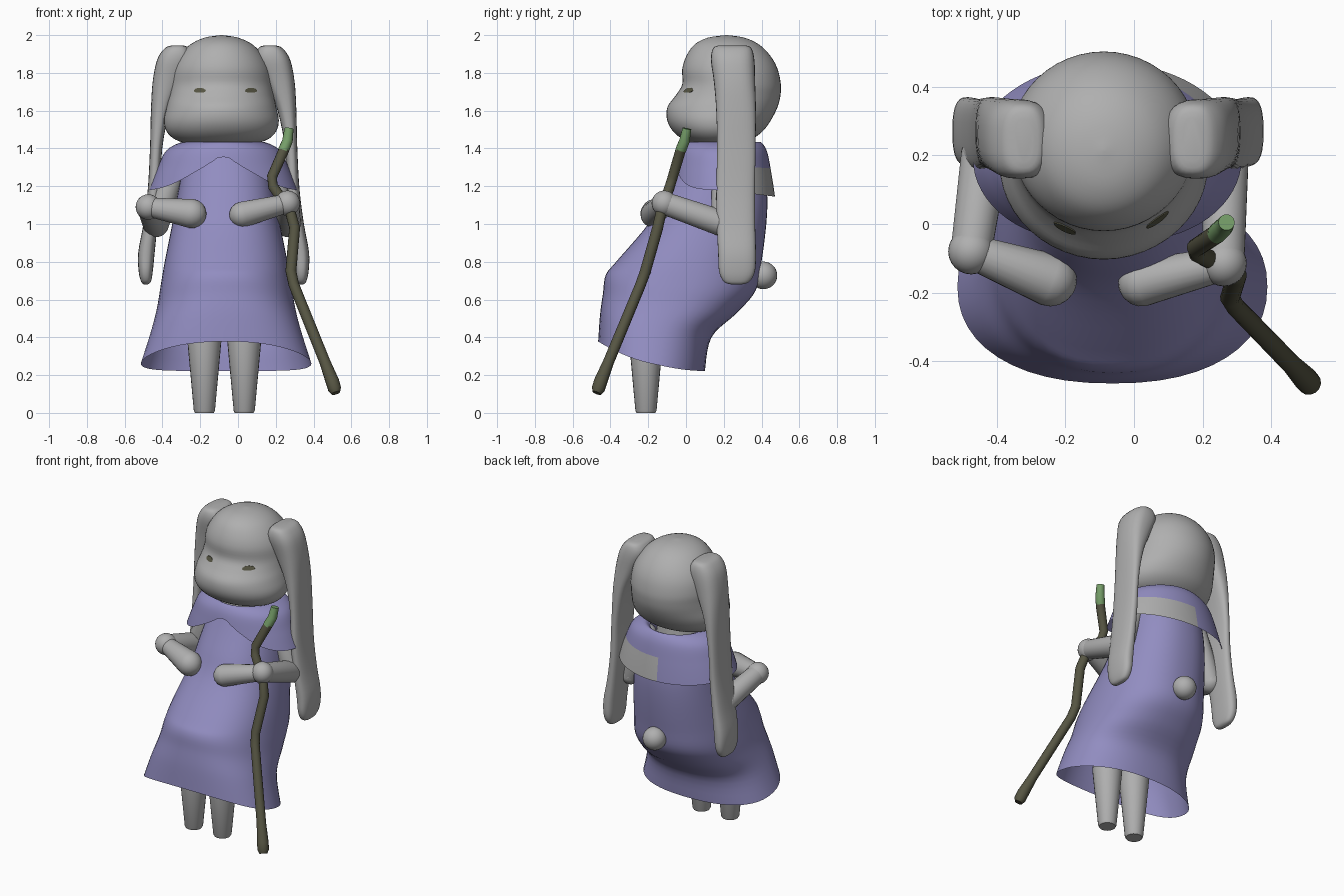
import bpy, bmesh, math
from mathutils import Vector
from mathutils.bvhtree import BVHTree

if "Cube" in bpy.data.objects:
    bpy.data.objects.remove(bpy.data.objects["Cube"])


def material(name, rgb):
    m = bpy.data.materials.new(name)
    m.diffuse_color = (*rgb, 1)
    m.use_nodes = True
    m.node_tree.nodes["Principled BSDF"].inputs["Base Color"].default_value = m.diffuse_color
    return m


GREY = material("soft grey", (0.43, 0.43, 0.43))
VIOLET = material("dusty violet", (0.285, 0.265, 0.53))
OLIVE = material("dark olive", (0.092, 0.09, 0.055))
GREEN = material("leaf green", (0.18, 0.34, 0.14))


def finish(name, bm, mats, rule=None):
    bmesh.ops.recalc_face_normals(bm, faces=bm.faces)
    for f in bm.faces:
        f.smooth = True
        if rule:
            f.material_index = rule(f.calc_center_median())
    me = bpy.data.meshes.new(name)
    bm.to_mesh(me)
    bm.free()
    me.set_sharp_from_angle(angle=math.radians(50))
    for m in mats:
        me.materials.append(m)
    ob = bpy.data.objects.new(name, me)
    bpy.context.collection.objects.link(ob)
    return ob


def loft(name, rings, mats, cap=(True, True), rule=None):
    bm = bmesh.new()
    vs = [[bm.verts.new(p) for p in r] for r in rings]
    n = len(vs[0])
    for a, b in zip(vs, vs[1:]):
        for i in range(n):
            j = (i + 1) % n
            bm.faces.new((a[i], a[j], b[j], b[i]))
    if cap[0]:
        bm.faces.new(vs[0])
    if cap[1]:
        bm.faces.new(vs[-1])
    return finish(name, bm, mats, rule)


def sample(rows, t):
    """Catmull-Rom interpolation of profile rows, t in 0..1"""
    s = t * (len(rows) - 1)
    i = min(int(s), len(rows) - 2)
    u = s - i
    a, b = rows[max(i - 1, 0)], rows[i]
    c, d = rows[i + 1], rows[min(i + 2, len(rows) - 1)]
    return [0.5 * (2 * q + (r - p) * u + (2 * p - 5 * q + 4 * r - w) * u * u
                   + (3 * q - p - 3 * r + w) * u ** 3) for p, q, r, w in zip(a, b, c, d)]


def angles(n):
    return [2 * math.pi * i / n for i in range(n)]


def sgnpow(v, e):
    return math.copysign(abs(v) ** e, v)


def ball(name, loc, r, mat):
    bm = bmesh.new()
    bmesh.ops.create_uvsphere(bm, u_segments=24, v_segments=14, radius=r)
    bmesh.ops.translate(bm, verts=bm.verts, vec=loc)
    return finish(name, bm, [mat])


def tube(name, pts, mats, rounded=False, n=20, rule=None):
    """Round tube through (x, y, z, radius) points"""
    P = [(Vector(p[:3]), p[3]) for p in pts]
    if rounded:
        def end(p, r, d):
            return [(p + d * r * math.sin(a), max(r * math.cos(a), 0.002))
                    for a in (0.35, 0.7, 1.05, 1.35, 1.56)]
        d0 = (P[0][0] - P[1][0]).normalized()
        d1 = (P[-1][0] - P[-2][0]).normalized()
        P = end(*P[0], d0)[::-1] + P + end(*P[-1], d1)
    rings, x = [], None
    for i, (p, r) in enumerate(P):
        d = (P[min(i + 1, len(P) - 1)][0] - P[max(i - 1, 0)][0]).normalized()
        x = x or d.orthogonal()
        x = (x - d * x.dot(d)).normalized()
        y = d.cross(x)
        rings.append([p + r * (x * math.cos(a) + y * math.sin(a)) for a in angles(n)])
    return loft(name, rings, mats, rule=rule)


# Head: rows of z, half width, front y, back y
HX = -0.088
head_rows = [(2.0, .005, .21, .22), (1.986, .09, .115, .31), (1.95, .165, .045, .387),
             (1.89, .222, .002, .447), (1.82, .258, -.02, .485), (1.74, .272, -.02, .502),
             (1.68, .278, -.055, .5), (1.62, .29, -.098, .485), (1.55, .304, -.1, .45),
             (1.49, .29, -.068, .405), (1.445, .24, -.01, .34), (1.422, .15, .06, .26),
             (1.415, .01, .145, .155)]
rings = []
for k in range(49):
    z, w, f, b = sample(head_rows, k / 48)
    rings.append([(HX + w * math.cos(a), (f + b) / 2 + (b - f) / 2 * math.sin(a), z)
                  for a in angles(48)])
head = loft("head", rings, [GREY])

# Eyes: thin plates laid on the face
tree = BVHTree.FromPolygons([v.co for v in head.data.vertices],
                            [tuple(p.vertices) for p in head.data.polygons])
for side, ex in (("left", -0.202), ("right", 0.069)):
    bm = bmesh.new()
    loop = []
    for a in angles(16):
        x = ex + .032 * math.cos(a)
        z = 1.704 + (.017 if math.sin(a) > 0 else .009) * math.sin(a)
        hit = tree.ray_cast(Vector((x, -1, z)), Vector((0, 1, 0)))[0]
        loop.append(bm.verts.new((x, hit.y - .004, z)))
    face = bm.faces.new(loop)
    ext = bmesh.ops.extrude_face_region(bm, geom=[face])
    bmesh.ops.translate(bm, vec=(0, .008, 0),
                        verts=[v for v in ext["geom"] if isinstance(v, bmesh.types.BMVert)])
    finish(side + "_eye", bm, [OLIVE])

# Long hanging ears: rows of z, inner x, outer x, front y, back y
ear_rows = [(1.946, .22, .27, .18, .31), (1.932, .185, .31, .145, .345), (1.87, .165, .352, .132, .362),
            (1.75, .22, .376, .148, .366), (1.6, .285, .385, .16, .37), (1.4, .325, .39, .165, .368),
            (1.18, .335, .402, .16, .365), (1.0, .35, .425, .163, .366), (.85, .365, .452, .17, .37),
            (.75, .375, .45, .175, .365), (.695, .385, .437, .2, .335), (.68, .402, .422, .24, .295)]
for side, s in (("left", -1), ("right", 1)):
    rings = []
    for k in range(45):
        z, i, o, f, b = sample(ear_rows, k / 44)
        rings.append([(-.076 + s * ((i + o) / 2 + (o - i) / 2 * sgnpow(math.cos(a), .75)),
                       (f + b) / 2 + (b - f) / 2 * sgnpow(math.sin(a), .75), z)
                      for a in angles(28)])
    loft(side + "_ear", rings, [GREY])

# Neck
tube("neck", [(-.085, .19, 1.3, .15), (-.085, .19, 1.46, .13)], [GREY], n=24)

# Dress, pushed forward at the hem: rows of back z, front z, half width, front y, back y
dress_rows = [(1.42, 1.42, .18, .02, .36), (1.28, 1.28, .23, -.05, .41), (1.15, 1.15, .258, -.12, .43),
              (1.0, 1.0, .285, -.2, .425), (.8, .8, .325, -.37, .4), (.65, .73, .347, -.425, .37),
              (.53, .63, .366, -.44, .27), (.4, .52, .398, -.455, .135), (.222, .378, .452, -.465, .1)]
rings = []
for k in range(41):
    zb, zf, w, f, b = sample(dress_rows, k / 40)
    rings.append([(-.063 + w * sgnpow(math.cos(a), .88), (f + b) / 2 + (b - f) / 2 * sgnpow(math.sin(a), .9),
                   zb + (zf - zb) * ((1 - math.sin(a)) / 2) ** 2) for a in angles(48)])
loft("dress", rings, [VIOLET], cap=(False, False))

# Cape with an arched front opening and one grey patch: rows of z, x radius, y radius
cape_rows = [(1.41, .17, .17), (1.435, .21, .2), (1.39, .3, .235), (1.29, .35, .258), (1.18, .392, .278)]
CX, CY = -.078, .193
rings = []
for k in range(25):
    ring = []
    for a in angles(72):
        arch = min(1, 1.1 * (1 - abs(math.cos(a))) ** 1.3) if math.sin(a) < 0 else 0
        t = k / 24 * (1 - .4 * arch)
        z, rx, ry = sample(cape_rows, t)
        ring.append((CX + rx * math.cos(a), CY + ry * math.sin(a),
                     z - .035 * max(0, math.sin(a)) * (k / 24) ** 3))
    rings.append(ring)
loft("cape", rings, [VIOLET, GREY], cap=(False, False),
     rule=lambda c: int(c.z < 1.3 and 15 < math.degrees(math.atan2(c.y - CY, c.x - CX)) < 95))

# Arms: upper arm, forearm, wrist and paw
arms = {"left": ((-.33, .2, 1.3), (-.435, .2, 1.0), (-.475, -.08, 1.09), (-.245, -.163, 1.055), .078),
        "right": ((.15, .2, 1.3), (.265, .2, 1.0), (.262, -.115, 1.11), (.023, -.172, 1.05), .069)}
for side, (sh, el, wr, hand, r) in arms.items():
    tube(side + "_upper_arm", [(*sh, .06), (*el, .07)], [GREY], True)
    tube(side + "_forearm", [(*el, .07), (*wr, .06)], [GREY], True)
    ball(side + "_wrist", wr, .067, GREY)
    tube(side + "_paw", [(*wr, .05), (*hand, r)], [GREY], True)

# Legs and tail
for side, x in (("left", -.178), ("right", .033)):
    tube(side + "_leg", [(x, -.212, 0, .05), (x, -.212, .012, .056), (x, -.212, .38, .09),
                         (x, -.18, .7, .1)], [GREY], n=24)
ball("tail", (-.055, .41, .728), .073, GREY)

# Crooked staff with a green tip
staff = [(.518, -.472, .105, .024), (.512, -.465, .125, .035), (.5, -.452, .165, .036),
         (.46, -.41, .27, .029), (.295, -.24, .68, .028), (.28, -.215, .75, .029), (.3, -.15, .98, .029),
         (.275, -.13, 1.07, .028), (.185, -.085, 1.2, .027), (.18, -.07, 1.25, .027),
         (.24, -.03, 1.385, .028), (.243, -.026, 1.395, .029), (.262, -.008, 1.44, .028),
         (.27, .005, 1.505, .024)]
tube("staff", staff, [OLIVE, GREEN], n=14, rule=lambda c: int(c.z > 1.393))
